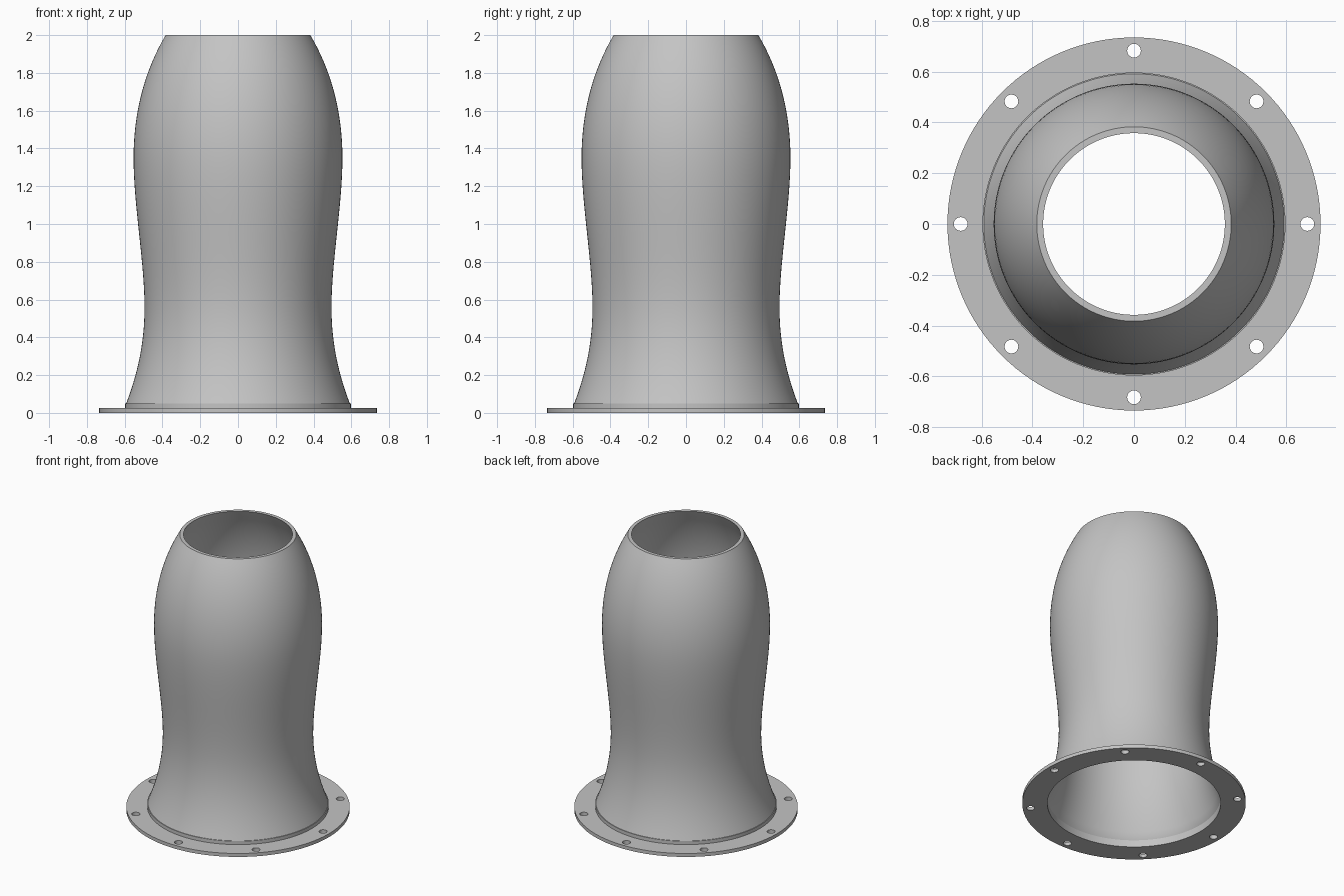
import bpy
import bmesh
from math import cos, sin, tau
from mathutils import Vector
from mathutils.geometry import interpolate_bezier

if "Cube" in bpy.data.objects:
    bpy.data.objects.remove(bpy.data.objects["Cube"], do_unlink=True)

SEGMENTS = 128
WALL = 0.025
FLANGE = 0.025
BORE = 0.57

metal = bpy.data.materials.new("light grey")
metal.use_nodes = True
metal.diffuse_color = (0.55, 0.55, 0.55, 1)
metal.node_tree.nodes["Principled BSDF"].inputs["Base Color"].default_value = metal.diffuse_color


def ring(radius, count, cx=0, cy=0):
    return [(cx + radius * cos(tau * i / count), cy + radius * sin(tau * i / count))
            for i in range(count)]


def smooth(obj):
    bpy.ops.object.select_all(action="DESELECT")
    obj.select_set(True)
    bpy.context.view_layer.objects.active = obj
    bpy.ops.object.shade_smooth_by_angle(angle=0.5)


# Bulged outer profile: flared foot, narrow waist, wide shoulder, tapered mouth
spans = [
    [(0.592, 0.05), (0.535, 0.2), (0.495, 0.36), (0.495, 0.56)],
    [(0.495, 0.8), (0.553, 1.1), (0.553, 1.35)],
    [(0.553, 1.6), (0.49, 1.82), (0.383, 2.0)],
]
outer = []
start = spans[0].pop(0)
for a, b, end in spans:
    pts = interpolate_bezier(*[Vector((r, 0, z)) for r, z in (start, a, b, end)], 17)
    outer += pts if not outer else pts[1:]
    start = end

# Inner profile, offset by the wall thickness
inner = []
for i, p in enumerate(outer):
    t = outer[min(i + 1, len(outer) - 1)] - outer[max(i - 1, 0)]
    inner.append(p - Vector((t.z, 0, -t.x)).normalized() * WALL)
inner[-1] = Vector((outer[-1].x - WALL, 0, outer[-1].z))
inner[0] = Vector((BORE, 0, outer[0].z))

# Collar at the foot joins the wall to the flange
collar = [Vector((0.597, 0, FLANGE)), Vector((0.597, 0, 0.05))]
profile = collar + outer + inner[::-1] + [Vector((BORE, 0, FLANGE))]

# Turned shell
bm = bmesh.new()
verts = [bm.verts.new(p) for p in profile]
edges = [bm.edges.new(pair) for pair in zip(verts, verts[1:])]
bmesh.ops.spin(bm, geom=verts + edges, axis=(0, 0, 1), cent=(0, 0, 0),
               angle=tau, steps=SEGMENTS, use_merge=True)
bmesh.ops.remove_doubles(bm, verts=bm.verts, dist=0.0001)
bmesh.ops.recalc_face_normals(bm, faces=bm.faces)
# Make the outside face outwards
side = max(bm.faces, key=lambda f: f.calc_center_median().xy.length)
c = side.calc_center_median()
if side.normal.x * c.x + side.normal.y * c.y < 0:
    bmesh.ops.reverse_faces(bm, faces=bm.faces)
mesh = bpy.data.meshes.new("shell")
bm.to_mesh(mesh)
bm.free()
mesh.materials.append(metal)
shell = bpy.data.objects.new("shell", mesh)
bpy.context.collection.objects.link(shell)
smooth(shell)

# Flange plate: outer rim, bore and eight bolt holes as one filled outline
loops = [ring(0.735, SEGMENTS), ring(BORE, SEGMENTS)]
loops += [ring(0.027, 24, x, y) for x, y in ring(0.683, 8)]
outline = bpy.data.curves.new("flange", "CURVE")
outline.dimensions = "2D"
outline.fill_mode = "BOTH"
outline.extrude = FLANGE / 2
for loop in loops:
    spline = outline.splines.new("POLY")
    spline.points.add(len(loop) - 1)
    for point, (x, y) in zip(spline.points, loop):
        point.co = (x, y, 0, 1)
    spline.use_cyclic_u = True
outline.materials.append(metal)
flange = bpy.data.objects.new("flange", outline)
flange.location.z = FLANGE / 2
bpy.context.collection.objects.link(flange)
bpy.ops.object.select_all(action="DESELECT")
flange.select_set(True)
bpy.context.view_layer.objects.active = flange
bpy.ops.object.convert(target="MESH")

# Weld the plate's caps to its rims
bm = bmesh.new()
bm.from_mesh(flange.data)
bmesh.ops.remove_doubles(bm, verts=bm.verts, dist=0.0001)
bmesh.ops.recalc_face_normals(bm, faces=bm.faces)
bm.to_mesh(flange.data)
bm.free()
smooth(flange)
